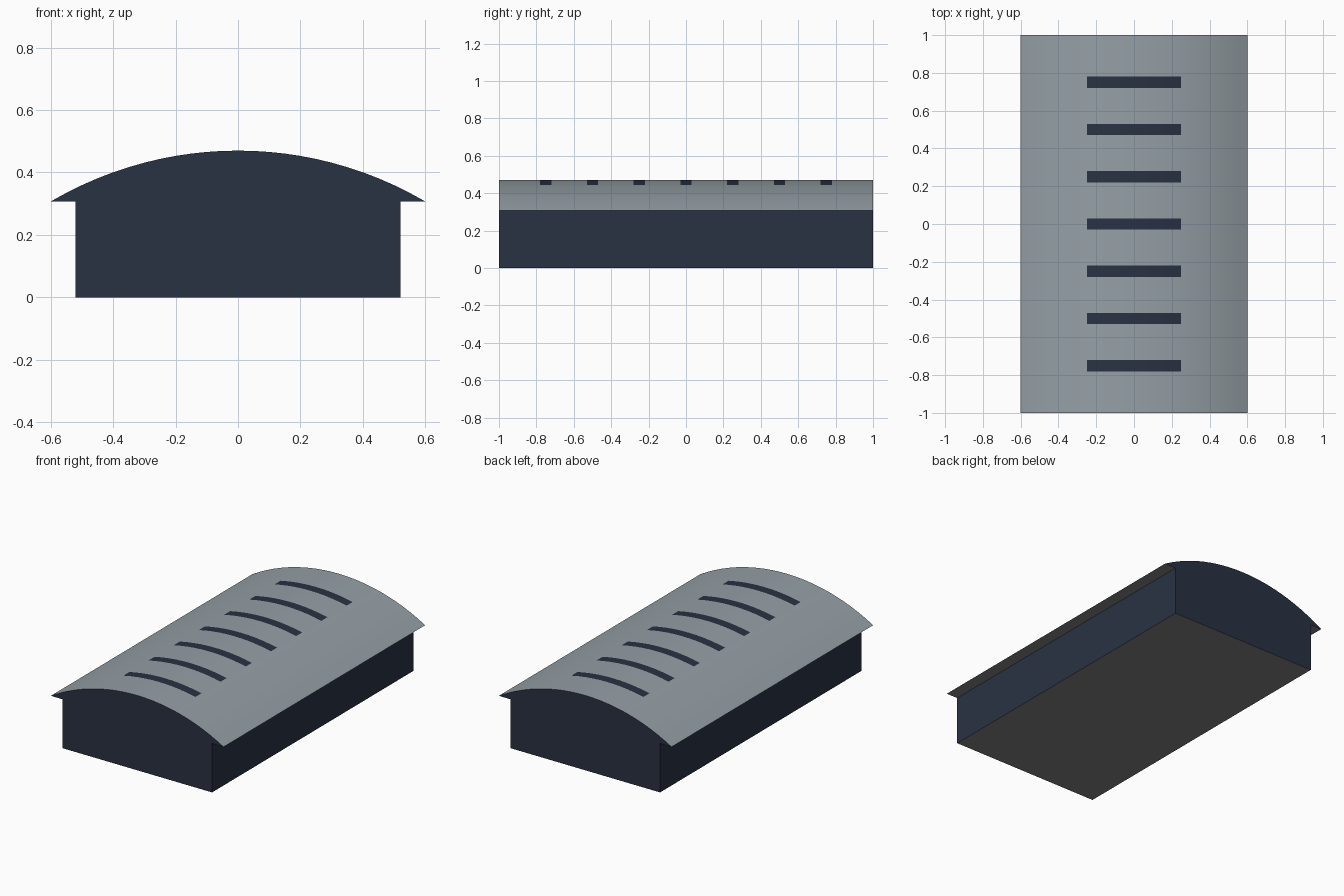
import bpy, bmesh, math

if "Cube" in bpy.data.objects:
    bpy.data.objects.remove(bpy.data.objects["Cube"])

EAVE, TOP, HALF, WALL = 0.307, 0.47, 0.6, 0.52
RISE = TOP - EAVE
R = (HALF**2 + RISE**2) / (2 * RISE)


def material(name, rgb):
    m = bpy.data.materials.new(name)
    m.diffuse_color = (*rgb, 1)
    m.use_nodes = True
    m.node_tree.nodes["Principled BSDF"].inputs["Base Color"].default_value = m.diffuse_color
    return m


navy = material("navy", (0.022, 0.031, 0.055))
slate = material("slate", (0.30, 0.35, 0.38))
under = material("underside", (0.22, 0.22, 0.22))


def arc(x):
    return TOP - R + math.sqrt(R * R - x * x)


def finish(bm, name, mats):
    mesh = bpy.data.meshes.new(name)
    bm.to_mesh(mesh)
    bm.free()
    for m in mats:
        mesh.materials.append(m)
    ob = bpy.data.objects.new(name, mesh)
    bpy.context.collection.objects.link(ob)
    return ob


xs = [-HALF + 0.05 * i for i in range(25)]

# body: house profile extruded along y, open under the roof sheet
profile = [(x, arc(x)) for x in xs]
profile += [(WALL, EAVE), (WALL, 0), (-WALL, 0), (-WALL, EAVE)]
bm = bmesh.new()
front = bm.faces.new([bm.verts.new((x, -1, z)) for x, z in profile])
ext = bmesh.ops.extrude_face_region(bm, geom=[front], use_keep_orig=True)
bmesh.ops.translate(bm, vec=(0, 2, 0),
                    verts=[v for v in ext["geom"] if isinstance(v, bmesh.types.BMVert)])
bmesh.ops.recalc_face_normals(bm, faces=bm.faces)
bm.normal_update()
bmesh.ops.delete(bm, geom=[f for f in bm.faces if f.normal.z > 0.1], context="FACES_ONLY")
for f in bm.faces:
    f.material_index = 1 if f.normal.z < -0.9 else 0
finish(bm, "body", [navy, under])

# roof: curved sheet with seven flush dark vents
vents = [-0.75 + 0.25 * i for i in range(7)]
ys = [-1] + [c + s for c in vents for s in (-0.03, 0.03)] + [1]
bm = bmesh.new()
grid = [[bm.verts.new((x, y, arc(x))) for x in xs] for y in ys]
for j in range(len(ys) - 1):
    for i in range(len(xs) - 1):
        f = bm.faces.new((grid[j][i], grid[j][i + 1], grid[j + 1][i + 1], grid[j + 1][i]))
        f.smooth = True
        f.material_index = int(j % 2 == 1 and abs(xs[i] + xs[i + 1]) / 2 < 0.25)
finish(bm, "roof", [slate, navy])
